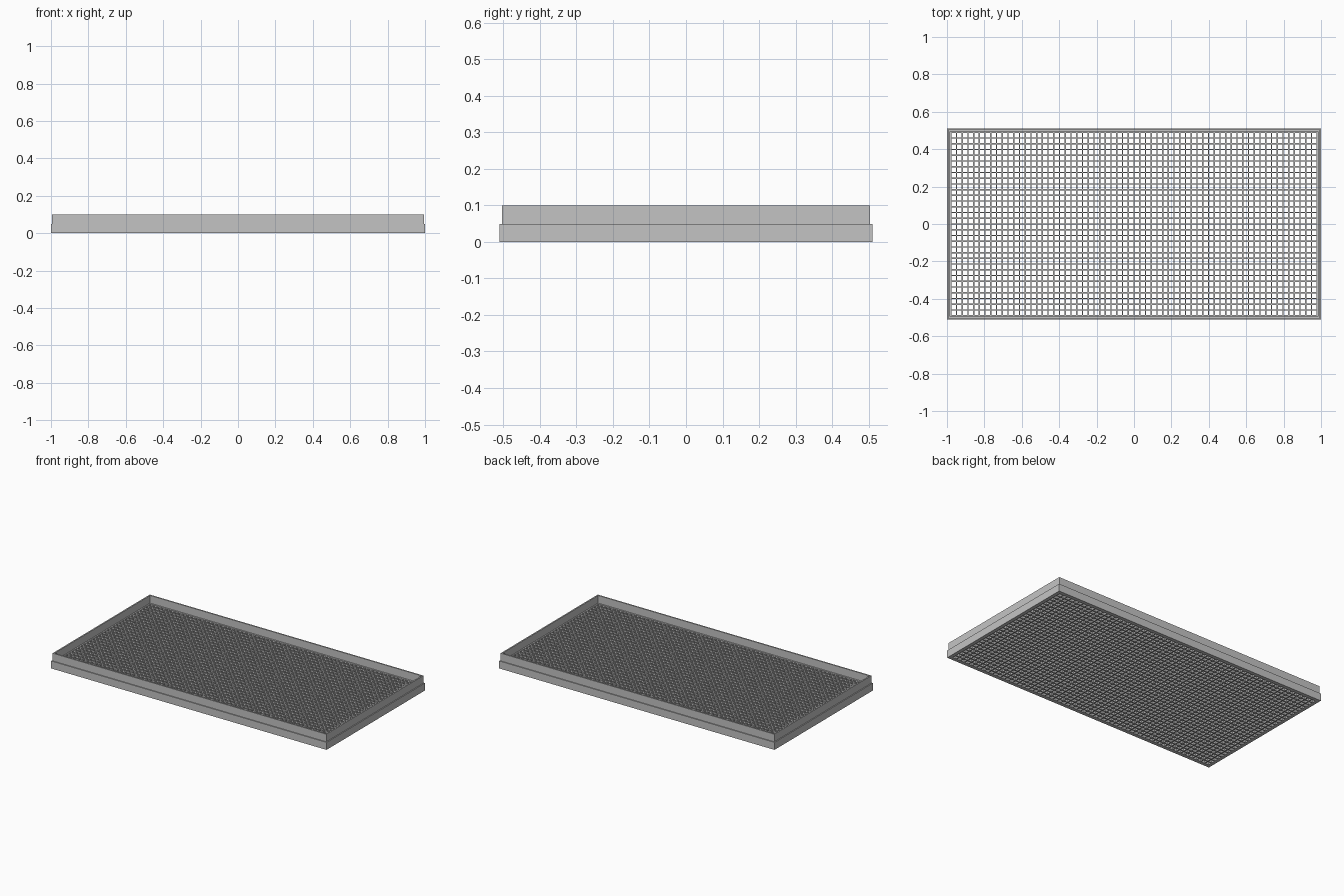
import bpy
import bmesh
from mathutils import Vector

cube = bpy.data.objects.get("Cube")
if cube:
    bpy.data.objects.remove(cube, do_unlink=True)

# Single plain grey for every part
grey = bpy.data.materials.new("plain grey")
grey.use_nodes = True
grey.diffuse_color = (0.55, 0.55, 0.55, 1)
grey.node_tree.nodes["Principled BSDF"].inputs["Base Color"].default_value = grey.diffuse_color


def perforated_slab(name, width, depth, bottom, top, columns, rows, margin):
    """Slab cut by columns x rows of openings, each inset by margin in its cell."""
    bm = bmesh.new()
    bmesh.ops.create_grid(bm, x_segments=columns, y_segments=rows, size=0.5)
    bmesh.ops.scale(bm, vec=(width, depth, 1), verts=bm.verts)
    bmesh.ops.translate(bm, vec=(0, 0, bottom), verts=bm.verts)
    cells = bm.faces[:]
    bmesh.ops.inset_individual(bm, faces=cells, thickness=margin, use_even_offset=True)
    bmesh.ops.delete(bm, geom=cells, context='FACES')
    raised = bmesh.ops.extrude_face_region(bm, geom=bm.faces[:], use_keep_orig=True)
    lifted = [v for v in raised["geom"] if isinstance(v, bmesh.types.BMVert)]
    bmesh.ops.translate(bm, vec=Vector((0, 0, top - bottom)), verts=lifted)
    bmesh.ops.recalc_face_normals(bm, faces=bm.faces[:])
    mesh = bpy.data.meshes.new(name)
    bm.to_mesh(mesh)
    bm.free()
    mesh.materials.append(grey)
    obj = bpy.data.objects.new(name, mesh)
    bpy.context.collection.objects.link(obj)
    return obj


WIDTH, DEPTH = 2.0, 1.02
BORDER = 0.02      # solid band around the lattice
STEP = 0.006       # setback of the upper rim
MID, TOP = 0.049, 0.099

# Lower frame, deep lattice inside it, and the set-back rim on top
perforated_slab("lower_frame", WIDTH, DEPTH, 0, MID, 1, 1, BORDER)
perforated_slab("lattice", WIDTH - 2 * BORDER, DEPTH - 2 * BORDER, 0, MID, 64, 32, 0.0034)
perforated_slab("upper_rim", WIDTH - 2 * STEP, DEPTH - 2 * STEP, MID, TOP, 1, 1, 0.009)
